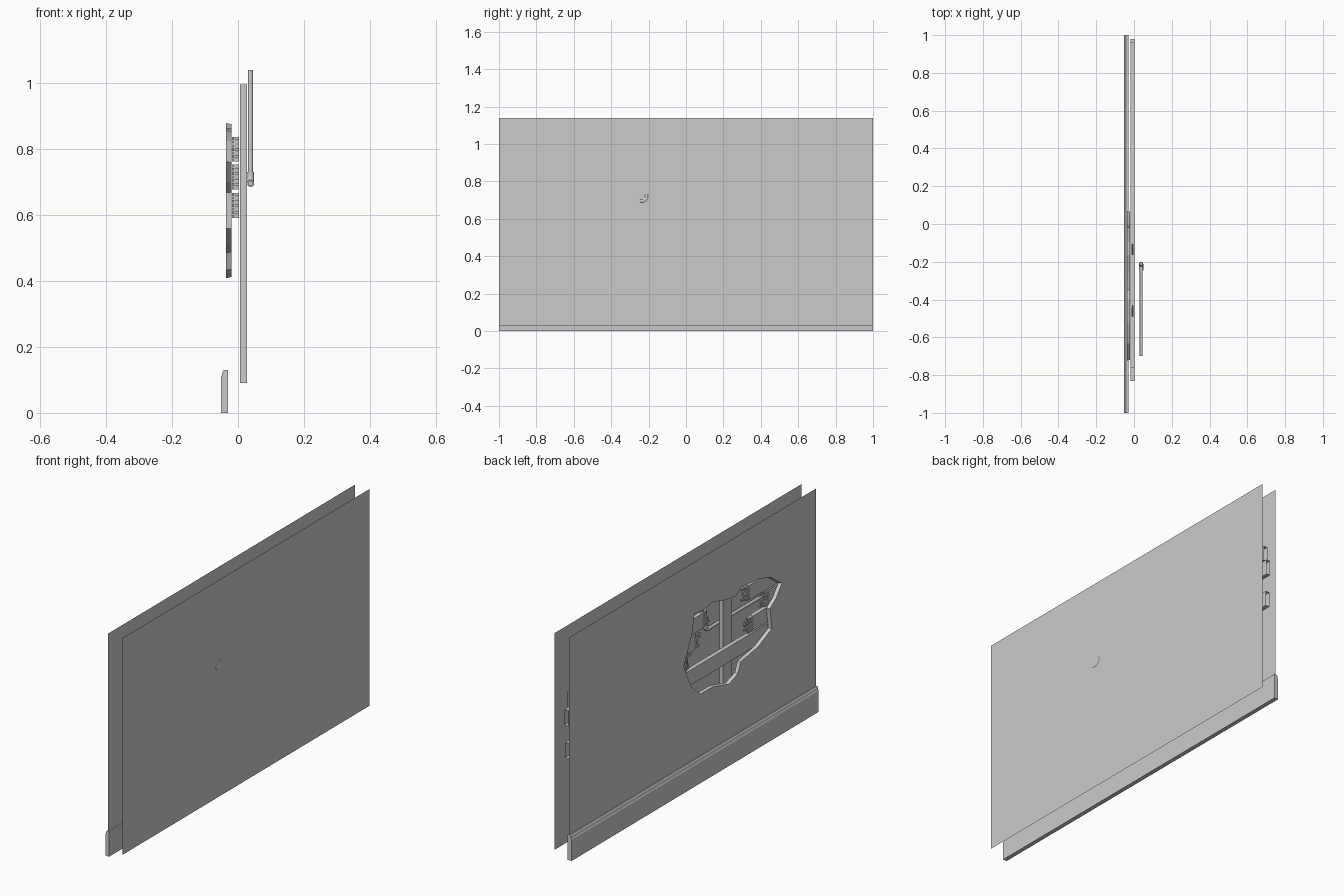
import bpy, bmesh, random
from math import sin, cos, pi
from mathutils import Vector

if "Cube" in bpy.data.objects:
    bpy.data.objects.remove(bpy.data.objects["Cube"])

random.seed(4)
TOP, BOTTOM = 1.14, 0.03
FRONT, LATH_X, BACK = -0.037, -0.02, 0.046


def finish(bm, name):
    me = bpy.data.meshes.new(name)
    bm.to_mesh(me)
    bm.free()
    ob = bpy.data.objects.new(name, me)
    bpy.context.collection.objects.link(ob)
    return ob


def add_box(bm, x, y, z, open_axes=()):
    """Box from ranges; faces across the listed axes are left out."""
    v = [bm.verts.new((a, b, c)) for a in x for b in y for c in z]
    quads = {0: ((0, 1, 3, 2), (4, 6, 7, 5)),
             1: ((0, 4, 5, 1), (2, 3, 7, 6)),
             2: ((0, 2, 6, 4), (1, 5, 7, 3))}
    for axis, pair in quads.items():
        if axis not in open_axes:
            for q in pair:
                bm.faces.new([v[i] for i in q])


# Front plaster sheet with a ragged hole and a broken rim
hole = [(.07, .637), (.035, .71), (0, .79), (-.016, .875), (-.09, .865),
        (-.163, .878), (-.26, .85), (-.35, .837), (-.40, .864), (-.53, .855),
        (-.634, .825), (-.724, .76), (-.675, .70), (-.626, .668),
        (-.642, .558), (-.53, .508), (-.39, .485), (-.366, .432),
        (-.293, .408), (-.163, .443), (-.065, .444), (.008, .508), (.04, .57)]
bm = bmesh.new()


def ring(points, x):
    vs = [bm.verts.new((x, y, z)) for y, z in points]
    return vs, [bm.edges.new((vs[i], vs[(i + 1) % len(vs)])) for i in range(len(vs))]


_, border = ring([(-1, BOTTOM), (1, BOTTOM), (1, TOP), (-1, TOP)], FRONT)
outer, hole_edges = ring(hole, FRONT)
bmesh.ops.triangle_fill(bm, edges=border + hole_edges, use_beauty=True,
                        normal=(-1, 0, 0))
cy, cz = -.32, .64
inner, _ = ring([(cy + (y - cy) * .985, cz + (z - cz) * .985) for y, z in hole], LATH_X)
for i in range(len(hole)):
    j = (i + 1) % len(hole)
    bm.faces.new((outer[i], inner[i], inner[j], outer[j]))
bmesh.ops.recalc_face_normals(bm, faces=bm.faces)
finish(bm, "plaster_sheet_with_hole")

# Rear wall sheet
bm = bmesh.new()
bm.faces.new([bm.verts.new((BACK, y, z)) for y, z in
              ((-1, BOTTOM), (1, BOTTOM), (1, TOP), (-1, TOP))])
finish(bm, "rear_sheet")

# Baseboard: moulded profile swept along the wall
profile = [(-.030, 0), (-.052, 0), (-.052, .108), (-.049, .114),
           (-.047, .124), (-.043, .13), (-.030, .13)]
bm = bmesh.new()
ends = [[bm.verts.new((x, y, z)) for x, z in profile] for y in (-1, 1)]
for i in range(len(profile)):
    j = (i + 1) % len(profile)
    bm.faces.new((ends[0][i], ends[0][j], ends[1][j], ends[1][i]))
bm.faces.new(ends[0])
bm.faces.new(ends[1])
bmesh.ops.recalc_face_normals(bm, faces=bm.faces)
finish(bm, "baseboard")

# Vertical stud, open at its ends
bm = bmesh.new()
add_box(bm, (.006, .028), (-.375, -.31), (.09, .995), (2,))
finish(bm, "stud")

# Unbroken lath across the bottom of the hole
bm = bmesh.new()
add_box(bm, (-.019, .003), (-.83, .975), (.505, .583), (1,))
finish(bm, "whole_lath")


def broken_lath(name, z, far, snapped):
    """Lath from its hidden far end to a splintered end."""
    bm = bmesh.new()
    d = 1 if snapped > far else -1
    root = snapped - d * .05
    add_box(bm, (-.019, .003), sorted((far, root)), z, (1,))
    nx, nz = 3, 7
    for i in range(nx):
        for k in range(nz):
            w, h = .022 / nx, (z[1] - z[0]) / nz
            tip = root + d * random.uniform(.012, .06)
            x0, z0 = -.019 + i * w, z[0] + k * h
            add_box(bm, (x0 + .0004, x0 + w - .0004), sorted((root - d * .002, tip)),
                    (z0 + .0008, z0 + h - .0008))
    finish(bm, name)


rows = [((.590, .667), .14, -.01, -.76, -.47),
        ((.675, .753), .98, -.09, -.83, -.60),
        ((.760, .836), .96, -.155, -.76, -.44)]
for n, (z, far_l, snap_l, far_r, snap_r) in enumerate(rows):
    broken_lath(f"broken_lath_left_{n}", z, far_l, snap_l)
    broken_lath(f"broken_lath_right_{n}", z, far_r, snap_r)


# Water pipe with an elbow fitting
def tube(name, path, r, sides=16):
    bm = bmesh.new()
    rings = []
    for i, p in enumerate(path):
        t = (path[min(i + 1, len(path) - 1)] - path[max(i - 1, 0)]).normalized()
        side = Vector((1, 0, 0))
        up = t.cross(side)
        rings.append([bm.verts.new(p + r * (side * cos(a) + up * sin(a)))
                      for a in (2 * pi * k / sides for k in range(sides))])
    for a, b in zip(rings, rings[1:]):
        for k in range(sides):
            bm.faces.new((a[k], a[(k + 1) % sides], b[(k + 1) % sides], b[k]))
    bm.faces.new(rings[0])
    bm.faces.new(rings[-1])
    bmesh.ops.recalc_face_normals(bm, faces=bm.faces)
    ob = finish(bm, name)
    bpy.context.view_layer.objects.active = ob
    ob.select_set(True)
    bpy.ops.object.shade_smooth_by_angle()
    ob.select_set(False)


px, py, pz = .038, -.211, .695
tube("pipe_horizontal", [Vector((px, -.70, pz)), Vector((px, py - .02, pz))], .008)
tube("pipe_vertical", [Vector((px, py, pz + .02)), Vector((px, py, 1.038))], .008)
bend = [Vector((px, py - .022 + .022 * sin(a), pz + .022 - .022 * cos(a)))
        for a in (i * pi / 12 for i in range(7))]
tube("pipe_elbow", [Vector((px, py - .036, pz))] + bend + [Vector((px, py, pz + .034))], .011)
